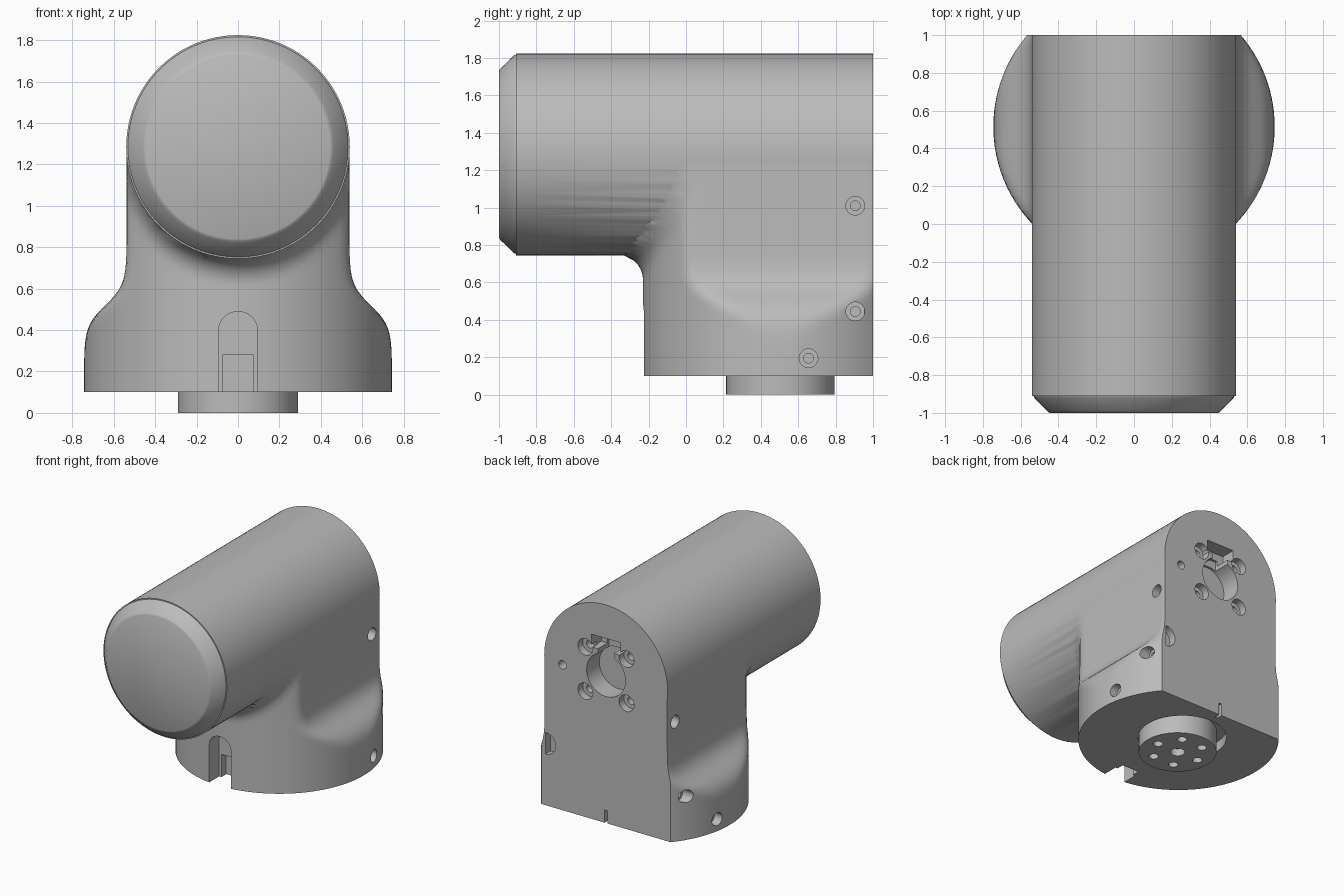
import bpy, bmesh, math
from mathutils import Matrix, Vector

if "Cube" in bpy.data.objects:
    bpy.data.objects.remove(bpy.data.objects["Cube"], do_unlink=True)

grey = bpy.data.materials.new("satin grey")
grey.use_nodes = True
COLOR = (0.5, 0.5, 0.5, 1)
grey.diffuse_color = COLOR
grey.node_tree.nodes["Principled BSDF"].inputs["Base Color"].default_value = COLOR

R, CY, FLOOR = 0.745, 0.515, 0.1     # base radius, base axis, base underside
BR, BZ = 0.54, 1.285                 # barrel radius and axis height


def make(name, bm):
    bmesh.ops.recalc_face_normals(bm, faces=bm.faces)
    mesh = bpy.data.meshes.new(name)
    bm.to_mesh(mesh)
    bm.free()
    mesh.materials.append(grey)
    obj = bpy.data.objects.new(name, mesh)
    bpy.context.collection.objects.link(obj)
    return obj


def loft(name, rings):
    bm = bmesh.new()
    rows = [[bm.verts.new(p) for p in ring] for ring in rings]
    n = len(rows[0])
    for a, b in zip(rows, rows[1:]):
        for i in range(n):
            j = (i + 1) % n
            bm.faces.new((a[i], a[j], b[j], b[i]))
    bm.faces.new(rows[0])
    bm.faces.new(rows[-1])
    return make(name, bm)


def cylinder(name, center, radius, length, axis="z", segments=32):
    bm = bmesh.new()
    turn = {"x": Matrix.Rotation(math.pi / 2, 4, "Y"),
            "y": Matrix.Rotation(math.pi / 2, 4, "X"), "z": Matrix()}[axis]
    bmesh.ops.create_cone(bm, cap_ends=True, segments=segments, radius1=radius,
                          radius2=radius, depth=length,
                          matrix=Matrix.Translation(center) @ turn)
    return make(name, bm)


def box(name, low, high):
    bm = bmesh.new()
    low, high = Vector(low), Vector(high)
    bmesh.ops.create_cube(bm, size=1, matrix=Matrix.Translation((low + high) / 2)
                          @ Matrix.Diagonal((*(high - low), 1)))
    return make(name, bm)


def combine(target, tool, operation="DIFFERENCE"):
    tool.hide_render = True
    mod = target.modifiers.new("combine", "BOOLEAN")
    mod.operation, mod.solver, mod.object = operation, "EXACT", tool
    bpy.context.view_layer.objects.active = target
    bpy.ops.object.modifier_apply(modifier=mod.name)
    bpy.data.objects.remove(tool, do_unlink=True)


def drill(target, center, radius, depth, axis):
    combine(target, cylinder("cutter", center, radius, 2 * depth, axis))


def smooth_min(a, b, k):
    if k < 1e-4:
        return min(a, b)
    h = max(k - abs(a - b), 0) / k
    return min(a, b) - h * h * k / 4


# Base and neck: a round footprint squeezed sideways, flaring under the barrel
def neck_ring(z, columns=80, fillet=0.13):
    width = 0.538 + 0.206 / (1 + math.exp((z - 0.52) / 0.05))
    start = math.asin((1.05 - CY) / R)
    ring = []
    for i in range(columns + 1):
        a = start - (math.pi + 2 * start) * i / columns
        x, y = R * math.cos(a), CY + R * math.sin(a)
        x = math.copysign(smooth_min(abs(x), width, min(0.04, R - width)), x)
        gap = BZ - math.sqrt(max(BR ** 2 - x * x, 0)) - z
        g = min(max(1 - gap / fillet, 0), 1)
        push = fillet * (1 - math.sqrt(1 - g * g))
        ring.append((x, y - push * max(0, (CY - y) / R), z))
    return ring


LEVELS = 50
housing = loft("housing", [neck_ring(FLOOR + (BZ - FLOOR) * i / LEVELS)
                           for i in range(LEVELS + 1)])

# Barrel with a chamfered end cap
barrel_profile = [(-1, 0.445), (-0.995, 0.455), (-0.985, 0.465), (-0.92, 0.528),
                  (-0.91, 0.532), (-0.91, BR), (1.05, BR)]
SIDES = 96
barrel = loft("barrel", [[(r * math.cos(i * math.tau / SIDES), y,
                           BZ + r * math.sin(i * math.tau / SIDES))
                          for i in range(SIDES)] for y, r in barrel_profile])
combine(housing, barrel, "UNION")
combine(housing, box("back_trim", (-1, 1, -1), (1, 1.5, 3)))

# Front cable slot with an arched top and a deeper lower pocket
front = CY - R
SLOT = 0.095
combine(housing, cylinder("slot_arch", (0, front, 0.395), SLOT, 0.26, "y"))
combine(housing, box("slot", (-SLOT, front - 0.1, 0), (SLOT, front + 0.13, 0.395)))
combine(housing, box("pocket", (-SLOT + 0.02, front, 0.05),
                     (SLOT - 0.02, front + 0.19, 0.28)))

# Stepped screw holes on both sides
for side in (-1, 1):
    for x, y, z in ((0.535, 0.905, 1.01), (0.63, 0.905, 0.445), (0.733, 0.655, 0.195)):
        drill(housing, (side * x, y, z), 0.05, 0.06, "x")
        drill(housing, (side * x, y, z), 0.026, 0.11, "x")

# Back connector: round bore, keyed slot and four stepped screw holes
HZ = 1.27
drill(housing, (0, 1, HZ), 0.17, 0.16, "y")
combine(housing, box("key_stem", (-0.07, 0.86, HZ), (0.07, 1.1, 1.5)))
combine(housing, box("key_head", (-0.125, 0.88, 1.46), (0.125, 1.1, 1.56)))
for sx in (-1, 1):
    for sz in (-1, 1):
        spot = (sx * 0.18, 1, HZ + sz * 0.175)
        drill(housing, spot, 0.065, 0.06, "y")
        drill(housing, spot, 0.032, 0.12, "y")
drill(housing, (0.38, 1, 1.25), 0.034, 0.08, "y")

# Half-round side recess and small bottom notch on the back wall
recess = cylinder("recess", (0.525, 1, 0.59), 0.085, 0.12, "y")
combine(recess, box("recess_trim", (0.528, 0.5, 0), (1, 1.5, 1)))
combine(housing, recess)
combine(housing, box("notch", (-0.012, 0.95, 0), (0.012, 1.1, 0.2)))

# Recess around the output flange
drill(housing, (0, 0.56, FLOOR), 0.33, 0.08, "z")

# Output flange with a bolt circle
flange = cylinder("output_flange", (0, 0.505, 0.1), 0.29, 0.2, segments=64)
drill(flange, (0, 0.505, 0), 0.055, 0.06, "z")
for i in range(6):
    a = i * math.tau / 6
    drill(flange, (0.19 * math.cos(a), 0.505 + 0.19 * math.sin(a), 0), 0.036, 0.06, "z")

for obj in (housing, flange):
    bpy.ops.object.select_all(action="DESELECT")
    obj.select_set(True)
    bpy.context.view_layer.objects.active = obj
    bpy.ops.object.shade_smooth_by_angle(angle=math.radians(30))
